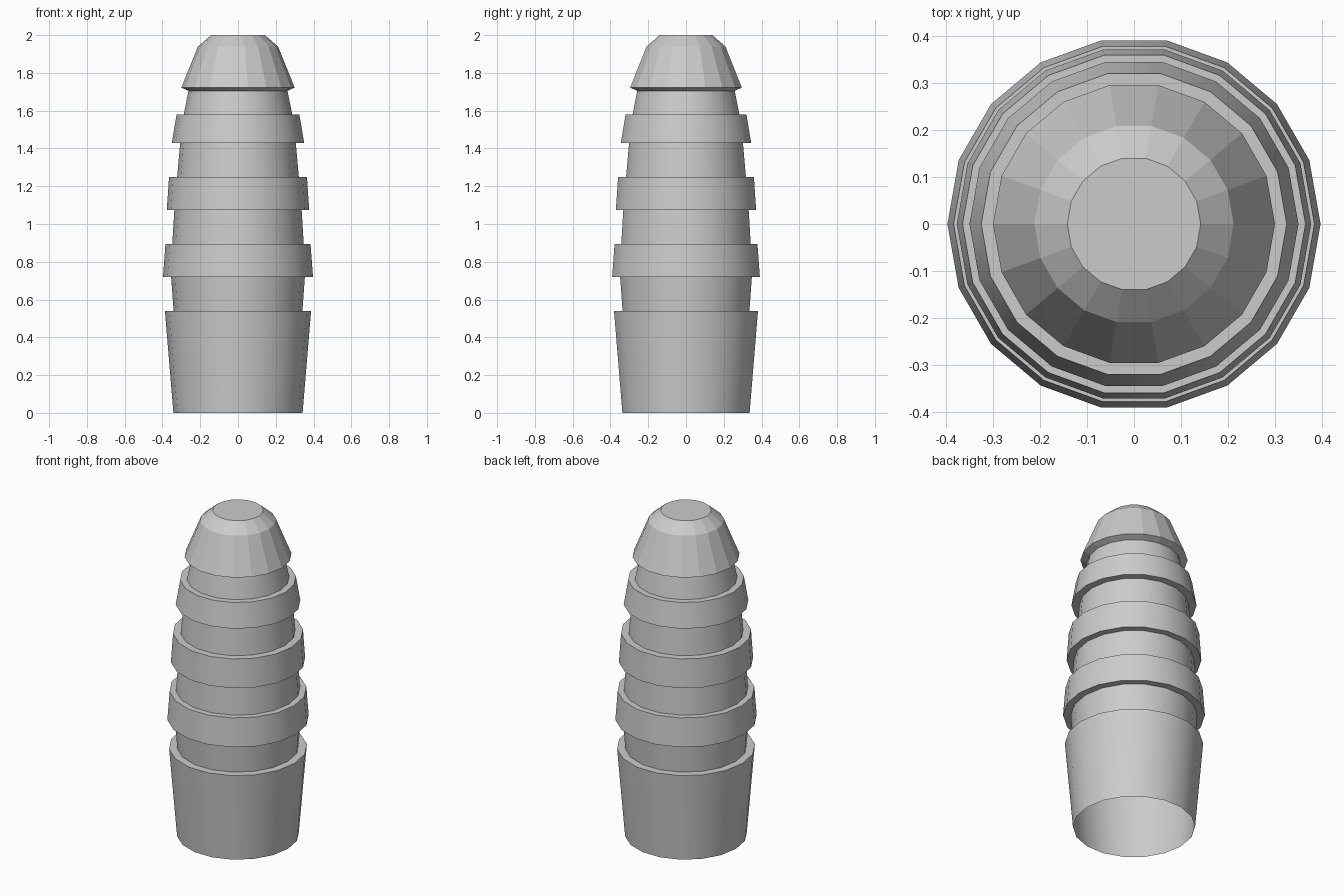
import bpy, bmesh
from math import cos, sin, tau, radians

if "Cube" in bpy.data.objects:
    bpy.data.objects.remove(bpy.data.objects["Cube"])

SIDES = 18


def lathe(name, profile, cap_top=False, smooth=True):
    """Spin a list of (radius, z) around the z axis."""
    bm = bmesh.new()
    rings = [[bm.verts.new((r * cos(tau * i / SIDES), r * sin(tau * i / SIDES), z))
              for i in range(SIDES)] for r, z in profile]
    for a, b in zip(rings, rings[1:]):
        for i in range(SIDES):
            j = (i + 1) % SIDES
            bm.faces.new((a[i], a[j], b[j], b[i]))
    if cap_top:
        bm.faces.new(rings[-1])
    mesh = bpy.data.meshes.new(name)
    bm.to_mesh(mesh)
    bm.free()
    obj = bpy.data.objects.new(name, mesh)
    bpy.context.collection.objects.link(obj)
    if smooth:
        bpy.ops.object.select_all(action='DESELECT')
        obj.select_set(True)
        bpy.context.view_layer.objects.active = obj
        bpy.ops.object.shade_smooth_by_angle(angle=radians(30))
    return obj


# Tapered base, open underneath, with a ledge on top
lathe("base", [(0.342, 0), (0.387, 0.54), (0.341, 0.54)])

# Necks and raised bands: neck bottom, neck top, band bottom, band top, next neck
bands = [
    (0.341, 0.54, 0.354, 0.72, 0.397, 0.384, 0.895, 0.348),
    (0.348, 0.895, 0.337, 1.075, 0.377, 0.365, 1.25, 0.322),
    (0.322, 1.25, 0.306, 1.43, 0.35, 0.325, 1.58, 0.287),
]
for n, (r0, z0, r1, z1, r2, r3, z2, r4) in enumerate(bands, 1):
    lathe(f"neck_{n}", [(r0, z0), (r1, z1)])
    lathe(f"band_{n}", [(r1, z1), (r2, z1), (r3, z2), (r4, z2)])

# Last neck and the faceted blunt tip
lathe("neck_4", [(0.287, 1.58), (0.262, 1.705)])
lathe("tip", [(0.262, 1.705), (0.30, 1.722), (0.212, 1.94), (0.142, 2.0)],
      cap_top=True, smooth=False)
